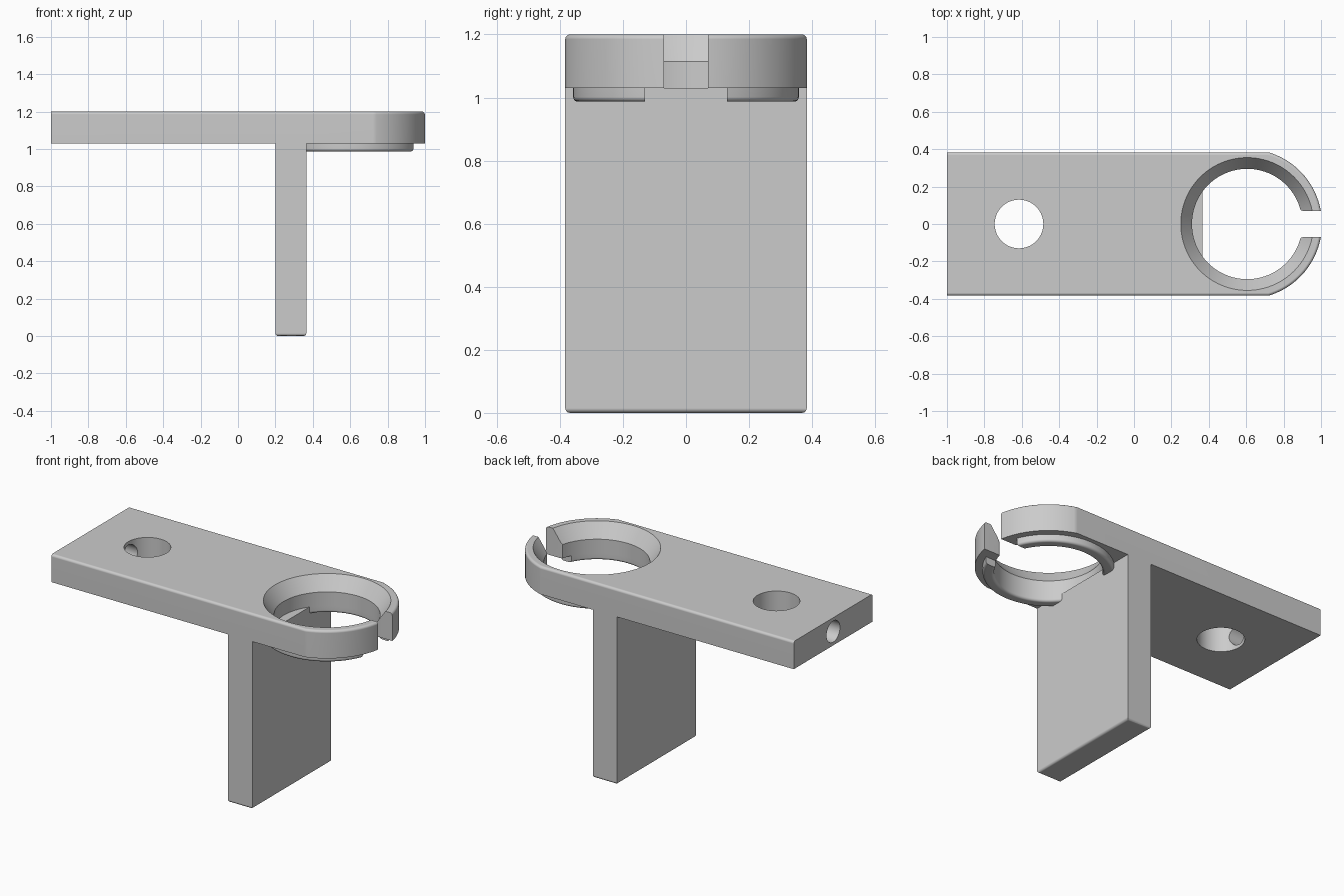
import bpy, bmesh, math

cube = bpy.data.objects.get("Cube")
if cube:
    bpy.data.objects.remove(cube, do_unlink=True)

HALF_W, Z_LOW, Z_TOP = 0.383, 1.03, 1.2
RING_X, RING_R, BORE_R = 0.605, 0.4, 0.295
SLOT, LIP_GAP = 0.07, 0.13

grey = bpy.data.materials.new("plain_grey")
grey.use_nodes = True
COLOUR = (0.6, 0.6, 0.6, 1)
grey.diffuse_color = COLOUR
grey.node_tree.nodes["Principled BSDF"].inputs["Base Color"].default_value = COLOUR


def finish(name, bm):
    bmesh.ops.recalc_face_normals(bm, faces=bm.faces)
    mesh = bpy.data.meshes.new(name)
    bm.to_mesh(mesh)
    bm.free()
    mesh.materials.append(grey)
    obj = bpy.data.objects.new(name, mesh)
    bpy.context.collection.objects.link(obj)
    return obj


def prism(name, outline, low, high, round_if=None, radius=0.015):
    """Extrude an xy outline; round the edges whose midpoint passes the rule."""
    bm = bmesh.new()
    face = bm.faces.new([bm.verts.new((x, y, low)) for x, y in outline])
    up = bmesh.ops.extrude_face_region(bm, geom=[face])["geom"]
    for v in up:
        if isinstance(v, bmesh.types.BMVert):
            v.co.z = high
    bmesh.ops.recalc_face_normals(bm, faces=bm.faces)
    if round_if:
        edges = [e for e in bm.edges if round_if((e.verts[0].co + e.verts[1].co) / 2)]
        bmesh.ops.bevel(bm, geom=edges, offset=radius, segments=4, profile=0.5,
                        affect='EDGES')
    return finish(name, bm)


def box(name, x0, x1, y0, y1, z0, z1, **kw):
    return prism(name, [(x0, y0), (x1, y0), (x1, y1), (x0, y1)], z0, z1, **kw)


def lathe(name, profile, x, steps=96):
    """Revolve a closed (radius, z) profile about a vertical axis at x."""
    bm = bmesh.new()
    rings = []
    for i in range(steps):
        a = math.tau * i / steps
        rings.append([bm.verts.new((x + r * math.cos(a), r * math.sin(a), z))
                      for r, z in profile])
    n = len(profile)
    for i in range(steps):
        p, q = rings[i], rings[(i + 1) % steps]
        for j in range(n):
            k = (j + 1) % n
            bm.faces.new((p[j], q[j], q[k], p[k]))
    bmesh.ops.remove_doubles(bm, verts=bm.verts, dist=1e-5)
    return finish(name, bm)


def combine(target, other, operation):
    mod = target.modifiers.new("combine", 'BOOLEAN')
    mod.operation, mod.object, mod.solver = operation, other, 'EXACT'
    bpy.context.view_layer.objects.active = target
    bpy.ops.object.modifier_apply(modifier=mod.name)
    bpy.data.objects.remove(other, do_unlink=True)


# Plate outline: straight sides running into a round nose
reach = math.asin(HALF_W / RING_R)
nose = [(RING_X + RING_R * math.cos(a), RING_R * math.sin(a))
        for a in (-reach + 2 * reach * i / 48 for i in range(49))]
plate = prism("bracket", [(-1, -HALF_W)] + nose + [(-1, HALF_W)], Z_LOW, Z_TOP,
              round_if=lambda m: m.z > Z_TOP - 0.001 and m.x > -0.99)

# Countersunk ring bore
wide = 0.355
combine(plate, lathe("bore_cutter", [(0, Z_LOW - 0.1), (BORE_R, Z_LOW - 0.1),
                     (BORE_R, 1.115), (wide, Z_TOP), (wide, Z_TOP + 0.1),
                     (0, Z_TOP + 0.1)], RING_X), 'DIFFERENCE')

# Entry slot, eased where it meets the bore
half = [(0.7, 0.1), (0.87, 0.1), (0.878, 0.085), (0.888, 0.075), (0.903, SLOT), (1.1, SLOT)]
combine(plate, prism("slot_cutter", half + [(x, -y) for x, y in reversed(half)],
                     Z_LOW - 0.1, Z_TOP + 0.1), 'DIFFERENCE')

# Screw hole and the side hole that opens into it
combine(plate, lathe("screw_cutter", [(0, 0.9), (0.13, 0.9), (0.13, 1.3), (0, 1.3)],
                     -0.615, 64), 'DIFFERENCE')
side = lathe("side_cutter", [(0, -0.2), (0.065, -0.2), (0.065, 0.2), (0, 0.2)], 0, 48)
side.rotation_euler.y = math.pi / 2
side.location = (-0.9, 0, (Z_LOW + Z_TOP) / 2)
bpy.context.view_layer.update()
combine(plate, side, 'DIFFERENCE')

# Upright leg with a softened foot
leg = box("leg", 0.2, 0.365, -HALF_W, HALF_W, 0, Z_LOW,
          round_if=lambda m: m.z < 0.001)
combine(plate, leg, 'UNION')

# Rounded lip under the ring, open at the front and ending at the leg
lip_r, low, ease = 0.358, 0.987, 0.015
corner = [(math.sin(t) * ease, ease - math.cos(t) * ease)
          for t in (math.pi / 8 * i for i in range(5))]
profile = ([(BORE_R, Z_LOW)]
           + [(BORE_R + ease - s, low + h) for s, h in reversed(corner)]
           + [(lip_r - ease + s, low + h) for s, h in corner]
           + [(lip_r, Z_LOW)])
lip = lathe("ring_lip", profile, RING_X)
combine(lip, box("gap_cutter", RING_X, 1.1, -LIP_GAP, LIP_GAP, 0.9, 1.1), 'DIFFERENCE')
combine(lip, box("leg_side_cutter", 0.1, 0.36, -0.5, 0.5, 0.9, 1.1), 'DIFFERENCE')

for obj in (plate, lip):
    bpy.ops.object.select_all(action='DESELECT')
    obj.select_set(True)
    bpy.context.view_layer.objects.active = obj
    bpy.ops.object.shade_smooth_by_angle(angle=math.radians(30))
    obj.modifiers.new("even_shading", 'WEIGHTED_NORMAL').keep_sharp = True
